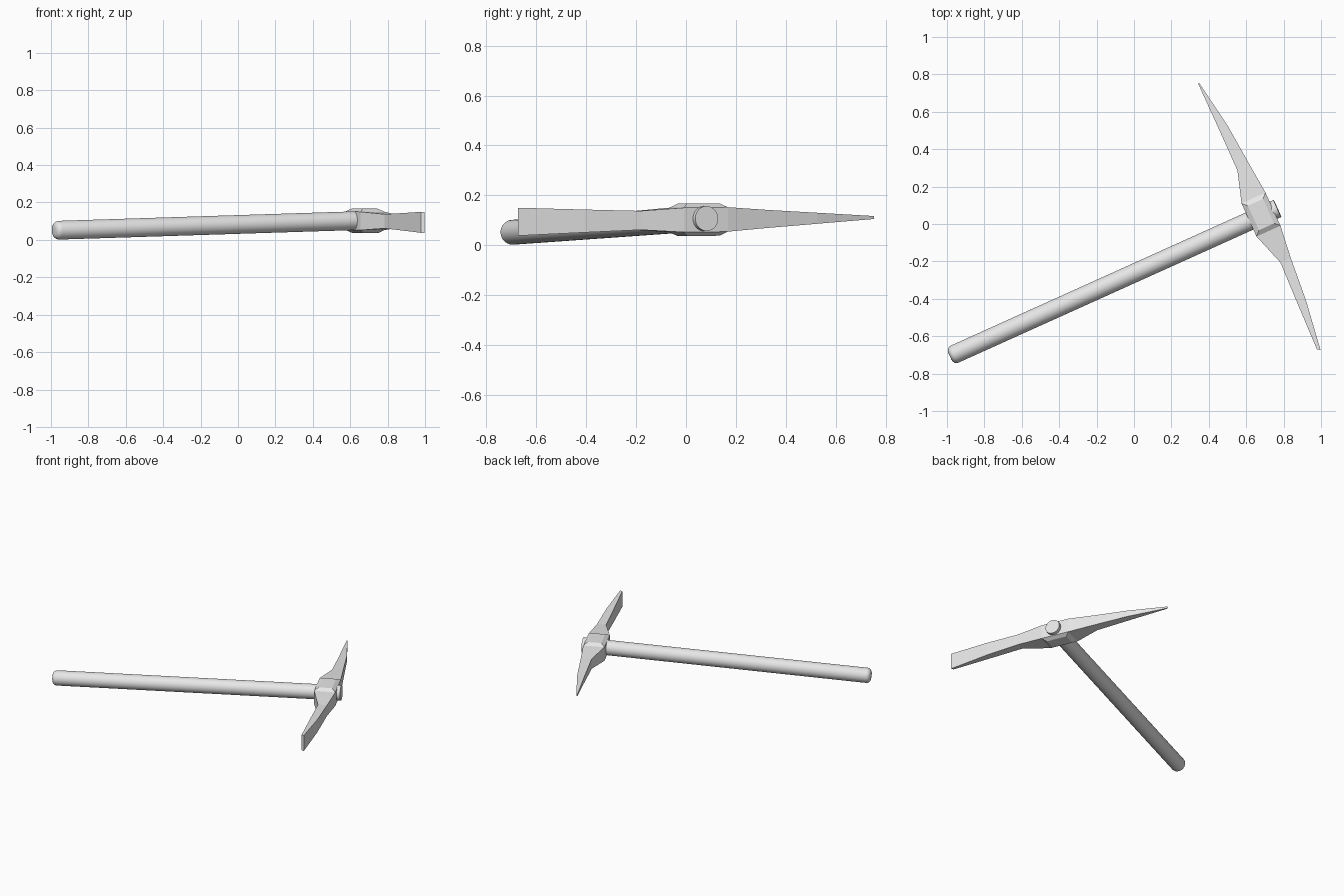
import bpy, bmesh, math
from mathutils import Vector

cube = bpy.data.objects.get("Cube")
if cube:
    bpy.data.objects.remove(cube)

grey = bpy.data.materials.new("light grey")
grey.use_nodes = True
grey.diffuse_color = (0.8, 0.8, 0.8, 1)
grey.node_tree.nodes["Principled BSDF"].inputs["Base Color"].default_value = (0.8, 0.8, 0.8, 1)


def finish(bm, name):
    bmesh.ops.recalc_face_normals(bm, faces=bm.faces)
    mesh = bpy.data.meshes.new(name)
    bm.to_mesh(mesh)
    bm.free()
    obj = bpy.data.objects.new(name, mesh)
    mesh.materials.append(grey)
    bpy.context.collection.objects.link(obj)
    return obj


# Handle: long cylinder with a rounded butt, its far end passing through the head
butt, far = Vector((-0.984, -0.707, 0.051)), Vector((0.767, 0.083, 0.107))
axis = far - butt
bm = bmesh.new()
bmesh.ops.create_cone(bm, cap_ends=True, segments=32, radius1=0.05, radius2=0.05,
                      depth=axis.length)
rim = [e for e in bm.edges if all(v.co.z < 0 for v in e.verts)]
bmesh.ops.bevel(bm, geom=rim, offset=0.028, segments=4, profile=0.5, affect='EDGES')
handle = finish(bm, "handle")
handle.rotation_mode = 'QUATERNION'
handle.rotation_quaternion = axis.to_track_quat('Z', 'Y')
handle.location = (butt + far) / 2

# Head: four-sided sections from the pick point to the chisel edge
# (inner x, inner y, outer x, outer y, half height)
sections = [
    (0.343, 0.750, 0.349, 0.753, 0.006),
    (0.455, 0.505, 0.500, 0.527, 0.022),
    (0.553, 0.286, 0.612, 0.328, 0.036),
    (0.575, 0.110, 0.703, 0.168, 0.049),
    (0.655, -0.067, 0.783, -0.009, 0.049),
    (0.783, -0.206, 0.838, -0.181, 0.038),
    (0.872, -0.420, 0.920, -0.410, 0.046),
    (0.978, -0.670, 0.997, -0.673, 0.056),
]
bm = bmesh.new()
rings = []
for ix, iy, ox, oy, h in sections:
    zc = 0.102 + 0.012 * iy
    rings.append([bm.verts.new(p) for p in (
        (ix, iy, zc - h), (ox, oy, zc - h), (ox, oy, zc + h), (ix, iy, zc + h))])
eye_faces = []
for n, (a, b) in enumerate(zip(rings, rings[1:])):
    for i in range(4):
        j = (i + 1) % 4
        face = bm.faces.new((a[i], a[j], b[j], b[i]))
        if n == 3 and i in (0, 2):
            eye_faces.append(face)
bm.faces.new(rings[0])
bm.faces.new(rings[-1])
bmesh.ops.recalc_face_normals(bm, faces=bm.faces)
# Raised plateaus above and below the eye
bmesh.ops.inset_individual(bm, faces=eye_faces, thickness=0.036, depth=0.016)
head = finish(bm, "pick_head")

# Smooth the round handle, keep the head faceted
bpy.ops.object.select_all(action='DESELECT')
handle.select_set(True)
bpy.context.view_layer.objects.active = handle
bpy.ops.object.shade_smooth_by_angle(angle=math.radians(35))
